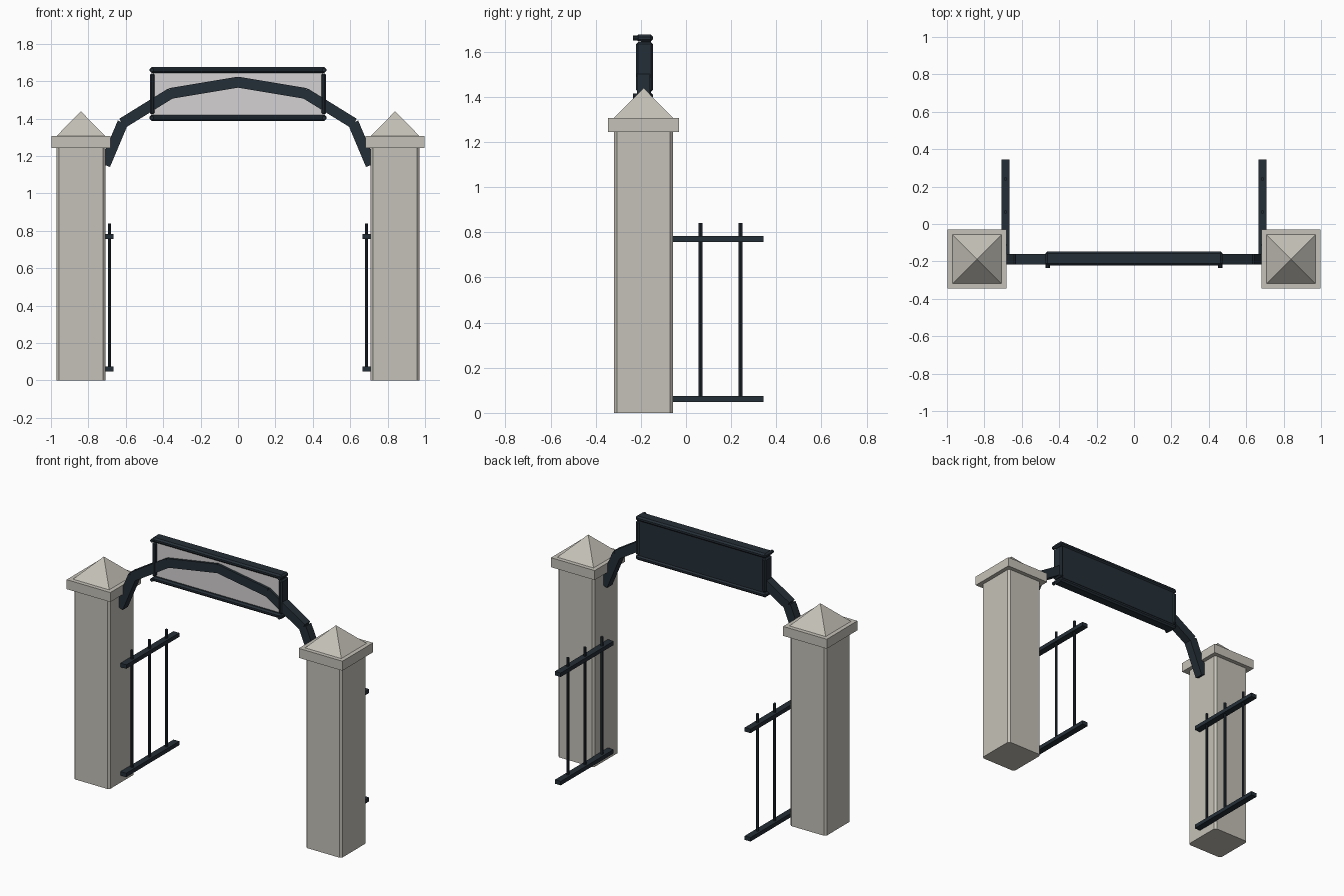
import bpy, bmesh
from math import atan2, hypot
from mathutils import Matrix, Vector

cube = bpy.data.objects.get("Cube")
if cube:
    bpy.data.objects.remove(cube)


def material(name, rgb):
    m = bpy.data.materials.new(name)
    m.use_nodes = True
    m.diffuse_color = (*rgb, 1)
    m.node_tree.nodes["Principled BSDF"].inputs["Base Color"].default_value = (*rgb, 1)
    return m


STONE = material("warm grey stone", (0.56, 0.535, 0.48))
IRON = material("dark blue iron", (0.018, 0.028, 0.038))
PALE = material("pale sign face", (0.66, 0.64, 0.645))

Y = -0.188          # depth line of pillars and arch
SIDES = {"right": -1, "left": 1}


def finish(name, bm, *mats):
    mesh = bpy.data.meshes.new(name)
    bm.to_mesh(mesh)
    bm.free()
    for m in mats:
        mesh.materials.append(m)
    ob = bpy.data.objects.new(name, mesh)
    bpy.context.collection.objects.link(ob)
    return ob


def box(name, center, size, mat, bevel=0, upright_only=False, tilt=0):
    bm = bmesh.new()
    bmesh.ops.create_cube(bm, size=1)
    bmesh.ops.scale(bm, vec=size, verts=bm.verts)
    if bevel:
        edges = [e for e in bm.edges if not upright_only
                 or abs(e.verts[0].co.z - e.verts[1].co.z) > 0.1]
        bmesh.ops.bevel(bm, geom=edges, offset=bevel, segments=1, affect='EDGES')
    bm.transform(Matrix.Translation(center) @ Matrix.Rotation(tilt, 4, 'Y'))
    return finish(name, bm, mat)


def cone(name, base, height, r1, r2, sides, mat, axis='Z', turn=0):
    bm = bmesh.new()
    bmesh.ops.create_cone(bm, cap_ends=True, segments=sides, radius1=r1, radius2=r2, depth=height)
    bmesh.ops.translate(bm, vec=(0, 0, height / 2), verts=bm.verts)
    rot = Matrix.Rotation(turn, 4, 'Z')
    if axis == 'Y':
        rot = Matrix.Rotation(atan2(1, 0), 4, 'X') @ rot
    bm.transform(Matrix.Translation(base) @ rot)
    return finish(name, bm, mat)


# Arch centre line, from pillar to crown
ARCH = [(0.71, 1.155), (0.617, 1.376), (0.36, 1.535), (0, 1.595)]

for side, s in SIDES.items():
    # Stone pillar with cap and pyramid top
    x = s * 0.84
    box(f"{side}_pillar", (x, Y, 0.625), (0.262, 0.262, 1.25), STONE, 0.013, True)
    box(f"{side}_pillar_cap", (x, Y, 1.275), (0.316, 0.316, 0.062), STONE)
    cone(f"{side}_pillar_pyramid", (x, Y, 1.305), 0.134, 0.132 * 2 ** 0.5, 0, 4,
         STONE, turn=atan2(1, 1))

    # Side fence: two rails and three bars
    fx = s * 0.687
    for level, z in (("lower", 0.061), ("upper", 0.77)):
        box(f"{side}_fence_{level}_rail", (fx, 0.07, z), (0.042, 0.548, 0.026), IRON)
    for i in range(3):
        cone(f"{side}_fence_bar_{i + 1}", (fx, -0.113 + 0.177 * i, 0.055), 0.785,
             0.009, 0.009, 8, IRON)

    # Straight arch beams
    for i, ((x0, z0), (x1, z1)) in enumerate(zip(ARCH, ARCH[1:])):
        dx, dz = s * (x1 - x0), z1 - z0
        box(f"{side}_arch_beam_{i + 1}", (s * (x0 + x1) / 2, Y, (z0 + z1) / 2),
            (hypot(dx, dz) + 0.006, 0.056, 0.058), IRON, tilt=-atan2(dz, dx))

    # Sign end rail and corner pegs
    box(f"{side}_sign_end_rail", (s * 0.459, -0.184, 1.532), (0.025, 0.074, 0.22), IRON, 0.008)
    for level, z in (("lower", 1.404), ("upper", 1.66)):
        cone(f"{side}_sign_{level}_peg", (s * 0.461, -0.205, z), 0.03, 0.011, 0.011, 8,
             IRON, axis='Y')

# Long sign rails
for level, z in (("lower", 1.404), ("upper", 1.66)):
    box(f"sign_{level}_rail", (0, -0.184, z), (0.945, 0.074, 0.031), IRON, 0.01)

# Sign board: pale on the front face, iron elsewhere
board = box("sign_board", (0, -0.178, 1.532), (0.91, 0.044, 0.25), IRON)
board.data.materials.append(PALE)
for face in board.data.polygons:
    face.material_index = int(face.normal.dot(Vector((0, -1, 0))) > 0.9)
